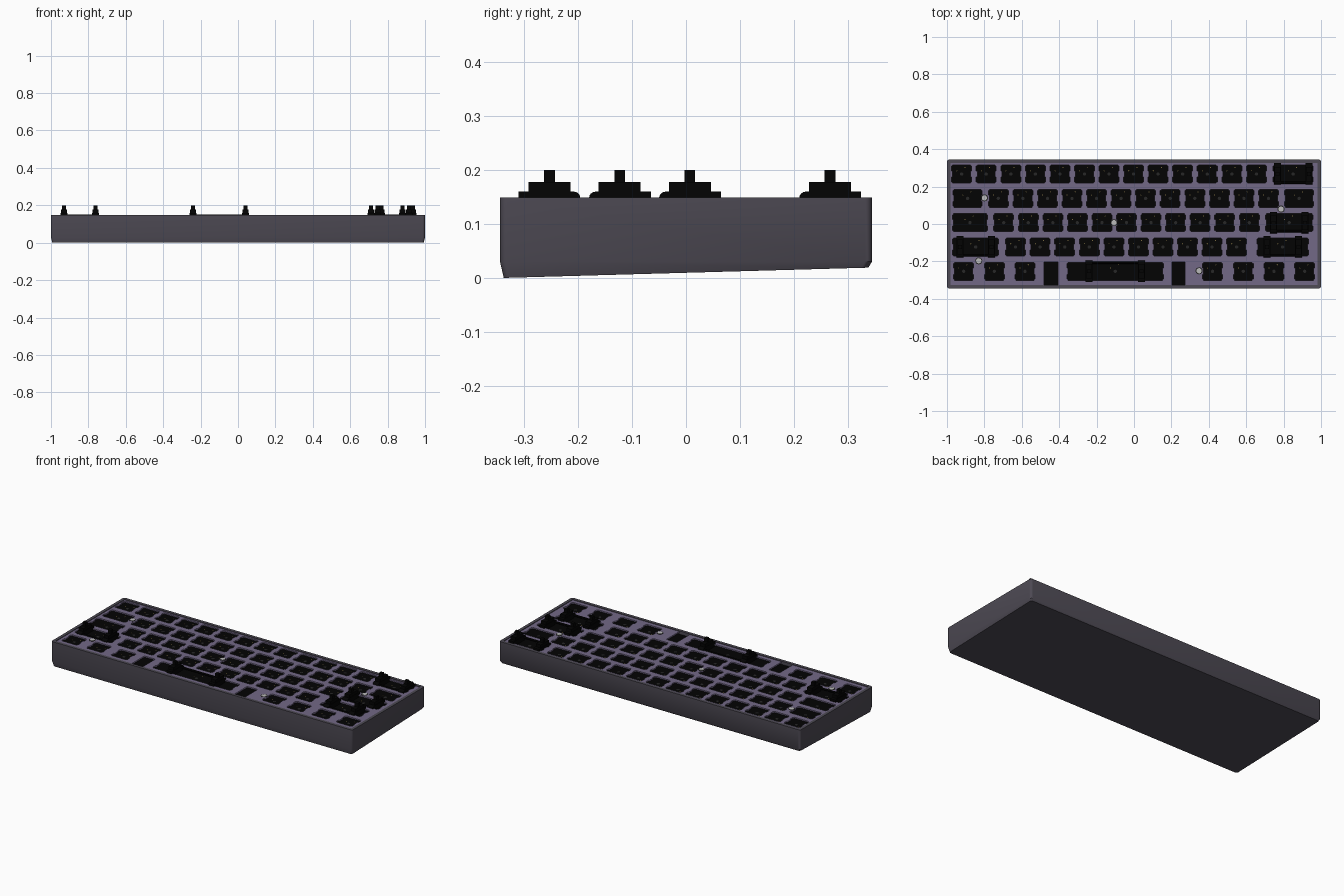
import bpy, bmesh
from mathutils import Matrix, Vector

if "Cube" in bpy.data.objects:
    bpy.data.objects.remove(bpy.data.objects["Cube"])

U, X0, PLATE_TOP, PCB_TOP = 0.1313, -0.985, 0.146, 0.131


def material(name, rgb):
    m = bpy.data.materials.new(name)
    m.diffuse_color = (*rgb, 1)
    m.use_nodes = True
    m.node_tree.nodes["Principled BSDF"].inputs["Base Color"].default_value = m.diffuse_color
    return m


CASE = material("case_grey", (0.075, 0.068, 0.088))
PURPLE = material("plate_purple", (0.17, 0.14, 0.24))
BLACK = material("black", (0.001, 0.001, 0.001))
DARK = material("dark_grey", (0.02, 0.02, 0.02))
GOLD = material("gold", (0.2, 0.15, 0.05))
STEEL = material("steel", (0.5, 0.5, 0.5))


def finish(bm, name, mat, smooth=False):
    bmesh.ops.recalc_face_normals(bm, faces=bm.faces)
    me = bpy.data.meshes.new(name)
    bm.to_mesh(me)
    bm.free()
    ob = bpy.data.objects.new(name, me)
    bpy.context.collection.objects.link(ob)
    me.materials.append(mat)
    if smooth:
        bpy.context.view_layer.objects.active = ob
        ob.select_set(True)
        bpy.ops.object.shade_smooth_by_angle(angle=0.6)
        ob.select_set(False)
    return ob


def box(bm, lo, hi):
    lo, hi = Vector(lo), Vector(hi)
    m = Matrix.Translation((lo + hi) / 2) @ Matrix.Diagonal((*(hi - lo), 1))
    return bmesh.ops.create_cube(bm, size=1, matrix=m)["verts"]


def cylinder(bm, centre, r, length, axis="Z", sides=16):
    m = Matrix.Translation(centre)
    if axis == "X":
        m = m @ Matrix.Rotation(1.5707963, 4, "Y")
    bmesh.ops.create_cone(bm, cap_ends=True, segments=sides, radius1=r, radius2=r,
                          depth=length, matrix=m)


# Case: block with sloping underside, rounded corners, tapered foot, recessed tray
bm = bmesh.new()
for v in box(bm, (-1, -0.345, 0), (1, 0.345, 0.149)):
    if v.co.z < 0.1 and v.co.y > 0:
        v.co.z = 0.019
uprights = [e for e in bm.edges if abs(e.verts[0].co.z - e.verts[1].co.z) > 0.1]
bmesh.ops.bevel(bm, geom=uprights, offset=0.013, segments=4, profile=0.5, affect="EDGES")
bmesh.ops.bisect_plane(bm, geom=bm.verts[:] + bm.edges[:] + bm.faces[:],
                       plane_co=(0, 0, 0.03), plane_no=(0, 0, 1))
for v in bm.verts:
    if v.co.z < 0.025:
        v.co.x *= 0.993
        v.co.y *= 0.98
bm.normal_update()
top = max(bm.faces, key=lambda f: f.calc_center_median().z)
bmesh.ops.inset_region(bm, faces=[top], thickness=0.018)
floor = bmesh.ops.extrude_discrete_faces(bm, faces=[top])["faces"][0]
bmesh.ops.translate(bm, verts=floor.verts, vec=(0, 0, -0.09))
finish(bm, "case", CASE, True)

# Circuit board under the plate
bm = bmesh.new()
box(bm, (-0.979, -0.325, PCB_TOP - 0.012), (0.979, 0.325, PCB_TOP))
finish(bm, "circuit_board", BLACK)

# Key layout: (width in units, half width of plate opening) per row
K = (1, 0.0535)
L = (1.25, 0.0535)
ROWS = [
    [K] * 13 + [(2, 0.107)],
    [(1.5, 0.078)] + [K] * 12 + [(1.5, 0.078)],
    [(1.75, 0.093)] + [K] * 11 + [(2.25, 0.128)],
    [(2.25, 0.123)] + [K] * 10 + [(2.75, 0.137)],
    [L] * 3 + [(6.25, 0.259)] + [L] * 4,
]
SHIFTS = [-0.002, -0.003, -0.007, -0.009, -0.008]
keys = []
for r, row in enumerate(ROWS):
    x = X0 + SHIFTS[r]
    for units, half in row:
        cx = x + units * U / 2 - (0.01 if units > 6 else 0)
        keys.append((cx, 0.267 - 0.13 * r, units, half))
        x += units * U + (0.018 if units > 6 else 0)

# Switch plate: filled outline with notched openings
curve = bpy.data.curves.new("switch_plate", "CURVE")
curve.dimensions = "2D"
curve.fill_mode = "BOTH"
curve.extrude = 0.004


def outline(points):
    s = curve.splines.new("POLY")
    s.points.add(len(points) - 1)
    for p, (px, py) in zip(s.points, points):
        p.co = (px, py, 0, 1)
    s.use_cyclic_u = True


PX, PY, SLOT = 0.981, 0.326, -0.203
outer = [(-PX, -PY)]
for a, b in ((-0.48, -0.407), (0.203, 0.273)):
    outer += [(a, -PY), (a, SLOT), (b, SLOT), (b, -PY)]
outline(outer + [(PX, -PY), (PX, PY), (-PX, PY)])
for cx, cy, units, w in keys:
    n = w - 0.0055
    right = [(n, -0.048), (n, -0.042), (w, -0.042), (w, -0.017), (n, -0.017)]
    right += [(a, -b) for a, b in reversed(right)]
    ring = right + [(-a, -b) for a, b in right]
    outline([(cx + a, cy + b) for a, b in ring])
plate = bpy.data.objects.new("switch_plate", curve)
bpy.context.collection.objects.link(plate)
plate.location.z = PLATE_TOP - 0.004
curve.materials.append(PURPLE)
bpy.context.view_layer.objects.active = plate
plate.select_set(True)
bpy.ops.object.convert(target="MESH")
plate.select_set(False)

# Switch sockets on the board: centre post hole and two contacts
posts, pins = bmesh.new(), bmesh.new()
for cx, cy, units, w in keys:
    cylinder(posts, (cx, cy, PCB_TOP), 0.009, 0.002, sides=12)
    for dx, dy in ((-0.026, 0.0175), (0.0175, 0.035)):
        cylinder(pins, (cx + dx, cy + dy, PCB_TOP), 0.003, 0.002, sides=8)
finish(posts, "socket_centres", DARK)
finish(pins, "socket_contacts", GOLD)

# Stabilisers beside the wide keys: housings, stems and a joining wire
count = 0
for cx, cy, units, w in keys:
    if units < 2:
        continue
    count += 1
    reach = 0.14 if units > 6 else 0.084
    side = 1 if units > 6 else -1      # the space bar's wire sits at the back
    bm = bmesh.new()
    for x in (cx - reach, cx + reach):
        box(bm, (x - 0.018, min(cy - side * 0.058, cy + side * 0.045), PCB_TOP),
            (x + 0.018, max(cy - side * 0.058, cy + side * 0.045), 0.16))
        box(bm, (x - 0.016, cy - 0.039, 0.15), (x + 0.016, cy + 0.039, 0.178))
        box(bm, (x - 0.01, cy - 0.01, 0.17), (x + 0.01, cy + 0.01, 0.2))
        cylinder(bm, (x, cy + side * 0.045, 0.148), 0.012, 0.036, "X")
    cylinder(bm, (cx, cy + side * 0.046, 0.146), 0.006, 2 * reach, "X", 10)
    finish(bm, f"stabiliser_{count}", BLACK, True)

# Plate screws
for i, (x, y) in enumerate([(-0.80, 0.14), (0.786, 0.08), (-0.107, 0.007),
                            (-0.83, -0.197), (0.348, -0.25)]):
    bm = bmesh.new()
    cylinder(bm, (x, y, PLATE_TOP), 0.019, 0.002, sides=20)
    finish(bm, f"screw_rim_{i + 1}", DARK, True)
    bm = bmesh.new()
    cylinder(bm, (x, y, PLATE_TOP), 0.014, 0.005, sides=20)
    finish(bm, f"screw_head_{i + 1}", STEEL, True)
